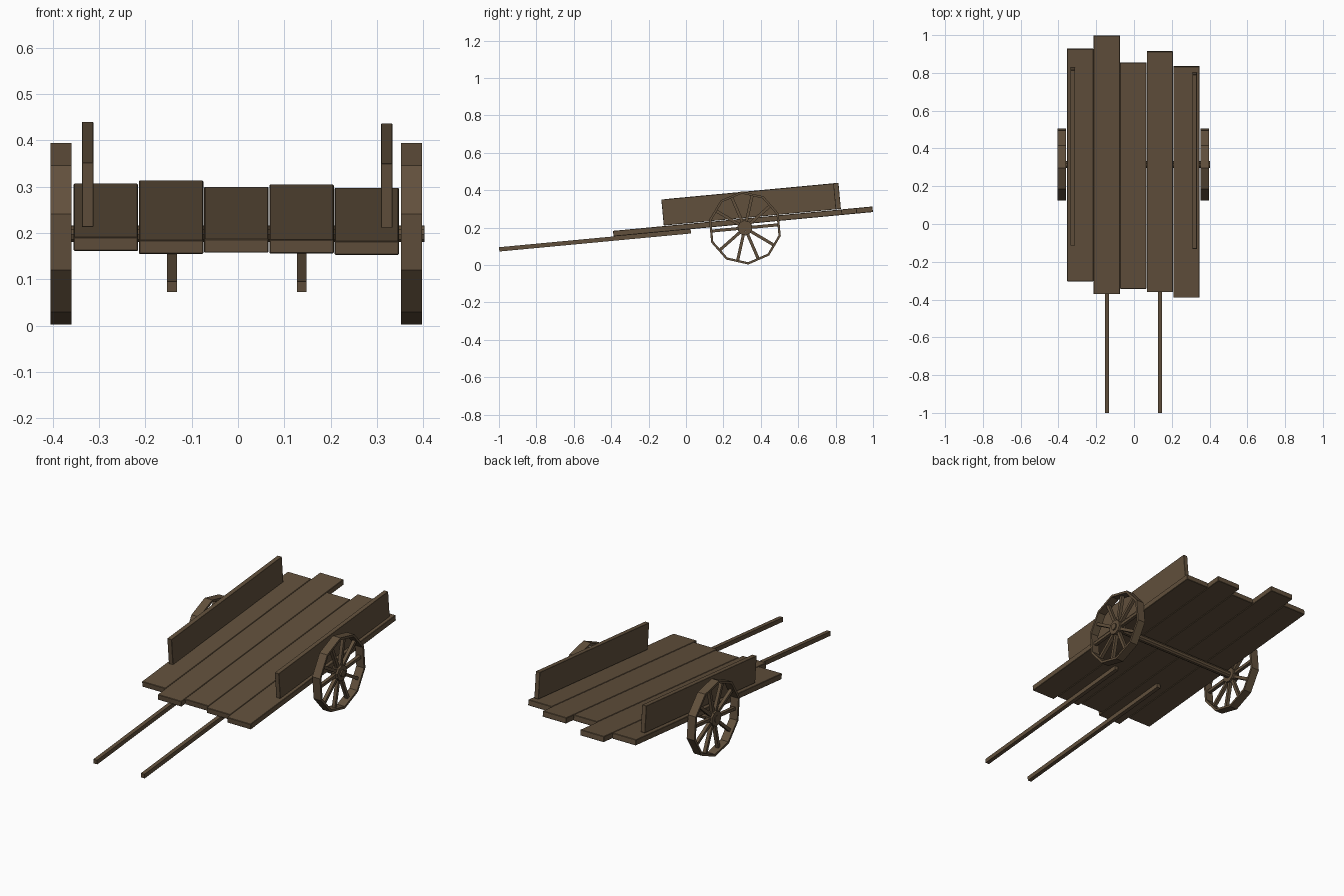
import bpy, bmesh, math
from mathutils import Matrix, Vector

if "Cube" in bpy.data.objects:
    bpy.data.objects.remove(bpy.data.objects["Cube"])

TILT = math.radians(5.37)
BED = Matrix.Translation((0, 0, 0.2195)) @ Matrix.Rotation(TILT, 4, 'X')
HUB_Y, HUB_Z = 0.315, 0.1985

wood = bpy.data.materials.new("wood")
wood.diffuse_color = (0.12, 0.08, 0.045, 1)
wood.use_nodes = True
wood.node_tree.nodes["Principled BSDF"].inputs["Base Color"].default_value = wood.diffuse_color


def finish(name, bm, matrix):
    bmesh.ops.recalc_face_normals(bm, faces=bm.faces)
    me = bpy.data.meshes.new(name)
    bm.to_mesh(me)
    bm.free()
    ob = bpy.data.objects.new(name, me)
    ob.matrix_world = matrix
    me.materials.append(wood)
    bpy.context.collection.objects.link(ob)
    return ob


def add_box(bm, lo, hi, rot=Matrix.Identity(4)):
    lo, hi = Vector(lo), Vector(hi)
    m = rot @ Matrix.Translation((lo + hi) / 2) @ Matrix.Diagonal((*(hi - lo), 1))
    bmesh.ops.create_cube(bm, size=1, matrix=m)


def box(name, lo, hi, bevel=0):
    bm = bmesh.new()
    add_box(bm, lo, hi)
    ob = finish(name, bm, BED)
    if bevel:
        mod = ob.modifiers.new("worn_edges", 'BEVEL')
        mod.width, mod.segments = bevel, 1
    return ob


def add_ring(bm, r_out, r_in, half, sides):
    # square-section ring around the x axis, first corner pointing up
    loops = []
    for i in range(sides):
        a = math.pi / 2 + 2 * math.pi * i / sides
        loops.append([bm.verts.new((x, r * math.cos(a), r * math.sin(a)))
                      for r, x in ((r_out, -half), (r_out, half), (r_in, half), (r_in, -half))])
    for i in range(sides):
        p, q = loops[i], loops[(i + 1) % sides]
        for k in range(4):
            n = (k + 1) % 4
            bm.faces.new((p[k], p[n], q[n], q[k]))


# bed planks of uneven length
ends = [(-0.305, 0.931), (-0.373, 1.001), (-0.345, 0.857), (-0.363, 0.916), (-0.392, 0.837)]
for i, (y0, y1) in enumerate(ends):
    x0 = -0.3545 + i * 0.1407
    box(f"bed_plank_{i + 1}", (x0, y0, -0.03), (x0 + 0.139, y1, 0), 0.002)

# side boards
box("left_side_board", (-0.337, -0.102, 0.003), (-0.312, 0.832, 0.143), 0.001)
box("right_side_board", (0.309, -0.119, 0.003), (0.333, 0.807, 0.142), 0.001)

# pulling shafts under the bed
for side, x in (("left", -0.1425), ("right", 0.1375)):
    box(f"{side}_shaft", (x - 0.0107, -1.007, -0.053), (x + 0.0107, 0.022, -0.03))

# ten-sided spoked wheels
for side, x in (("left", -0.3815), ("right", 0.3745)):
    m = Matrix.Translation((x, HUB_Y, HUB_Z)) @ Matrix.Rotation(TILT, 4, 'X')
    bm = bmesh.new()
    add_ring(bm, 0.1965, 0.184, 0.0225, 10)
    finish(f"{side}_wheel_rim", bm, m)
    bm = bmesh.new()
    for i in range(10):
        add_box(bm, (-0.009, 0.03, -0.008), (0.009, 0.18, 0.008),
                Matrix.Rotation(i * math.pi / 5, 4, 'X'))
    finish(f"{side}_wheel_spokes", bm, m)
    bm = bmesh.new()
    add_ring(bm, 0.04, 0.018, 0.02, 10)
    finish(f"{side}_wheel_hub", bm, m)

# axle
bm = bmesh.new()
bmesh.ops.create_cone(bm, cap_ends=True, segments=10, radius1=0.0185, radius2=0.0185,
                      depth=0.806, matrix=Matrix.Rotation(math.pi / 2, 4, 'Y'))
finish("axle", bm, Matrix.Translation((-0.001, HUB_Y, HUB_Z)) @ Matrix.Rotation(TILT, 4, 'X'))
